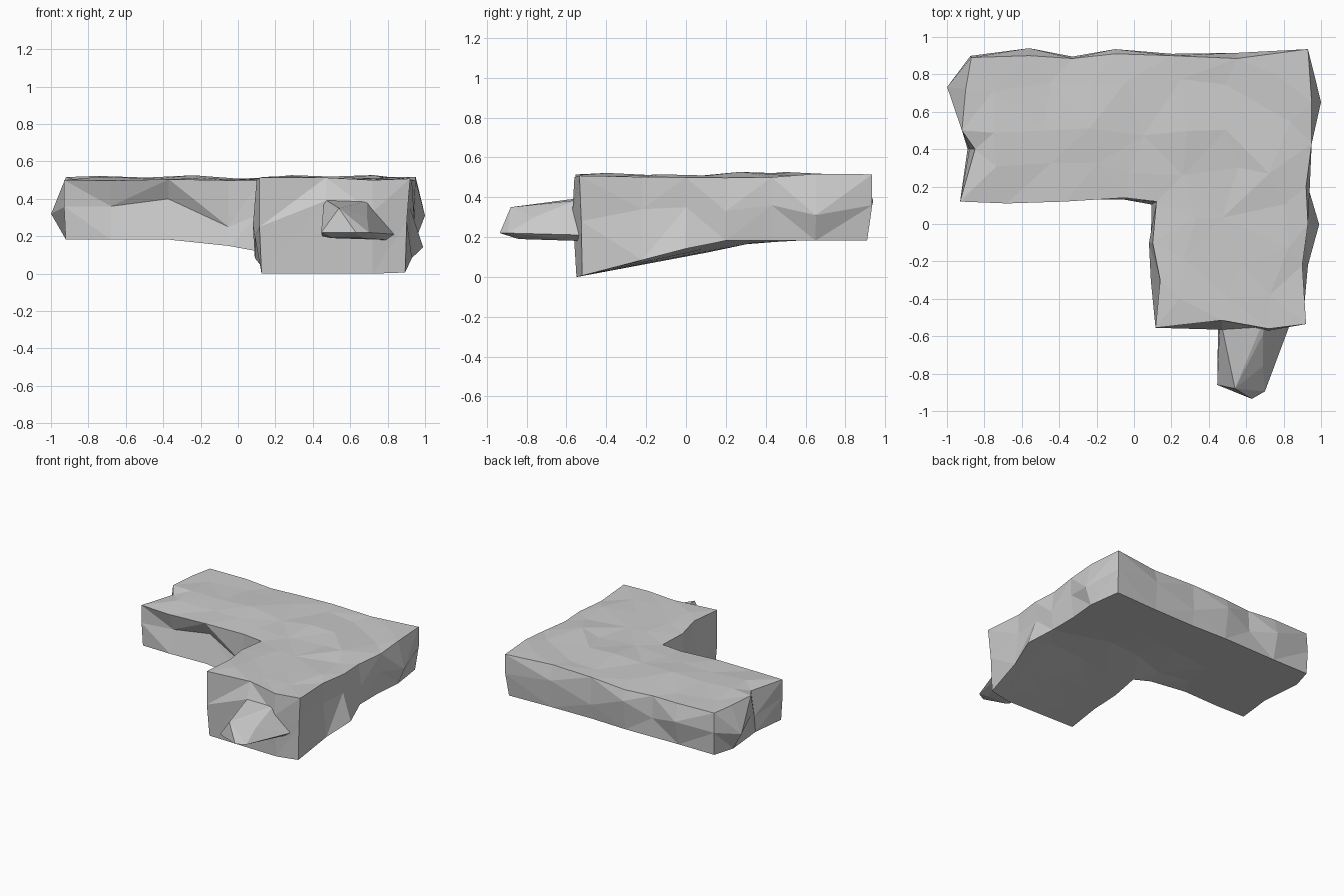
import bpy, bmesh, random
from mathutils import Vector
from mathutils.geometry import delaunay_2d_cdt

if "Cube" in bpy.data.objects:
    bpy.data.objects.remove(bpy.data.objects["Cube"])

random.seed(4)

# Outline of the slab, counter-clockwise from the front left corner:
# top x, top y, mid-height offset outward, mid height, foot offset outward
OUTLINE = [
    (-.93, .12, .00, .36, -.01), (-.68, .11, -.05, .36, -.01),
    (-.37, .12, -.06, .40, -.01), (-.05, .14, -.01, .25, .01),
    (.12, .12, .00, .32, .03), (.10, -.10, .02, .26, .01),
    (.14, -.30, .05, .20, .02), (.115, -.555, .00, .25, -.02),
    (.47, -.515, .05, .39, .03), (.72, -.56, .01, .33, -.01),
    (.92, -.535, -.02, .28, -.03), (.90, -.22, .00, .34, .03),
    (.93, .00, -.01, .35, .06), (.92, .20, .02, .33, .01),
    (.95, .43, .00, .36, -.02), (.95, .65, .05, .31, .00),
    (.93, .935, .00, .36, -.03), (.55, .885, .03, .40, .01),
    (.20, .90, .01, .30, -.01), (-.10, .91, .025, .42, -.01),
    (-.33, .885, .01, .33, .01), (-.56, .90, .04, .38, -.01),
    (-.87, .89, .01, .36, .00), (-.90, .72, .10, .32, .02),
    (-.92, .50, .00, .36, -.02), (-.85, .40, .03, .30, .04),
]


def top_z(x, y):
    return .515 + random.uniform(-.012, .012)


def foot_z(x, y):
    # level under the left wing, ramping down to the ground under the front arm
    reach = .97 - .27 * min(1, max(0, (x - .15) / .75))
    ramp = min(.182, .182 * max(0, y + .545) / reach)
    w = min(1, max(0, (x + .25) / .33))
    return .182 * (1 - w) + ramp * w


def outward(i):
    a, b = OUTLINE[i - 1], OUTLINE[(i + 1) % len(OUTLINE)]
    return Vector((b[1] - a[1], a[0] - b[0])).normalized()


def finish(bm, name):
    bmesh.ops.remove_doubles(bm, verts=bm.verts, dist=.0005)
    bmesh.ops.recalc_face_normals(bm, faces=bm.faces)
    mesh = bpy.data.meshes.new(name)
    bm.to_mesh(mesh)
    bm.free()
    bpy.context.collection.objects.link(bpy.data.objects.new(name, mesh))


def cap(bm, ring, height):
    # Triangulated cap with scattered inner points for a chipped surface
    n = len(ring)
    pts = [v.co.xy for v in ring]
    for i in range(7):
        for j in range(6):
            x, y = -.75 + i * .255, -.4 + j * .23
            if y > .25 or x > .25:
                pts.append(Vector((x + random.uniform(-.06, .06),
                                   y + random.uniform(-.05, .05))))
    co, _, faces, origin, _, _ = delaunay_2d_cdt(
        pts, [], [list(range(n))], 1, 1e-5)
    verts = []
    for c, src in zip(co, origin):
        rim = [s for s in src if s < n]
        verts.append(ring[rim[0]] if rim else
                     bm.verts.new((c.x, c.y, height(c.x, c.y))))
    for f in faces:
        bm.faces.new([verts[k] for k in f])


# Stone slab: top, middle and foot rings joined by chipped triangles
bm = bmesh.new()
top, mid, foot = [], [], []
for i, (x, y, m, mz, f) in enumerate(OUTLINE):
    p, d = Vector((x, y)), outward(i)
    a, b = p + d * m, p + d * f
    top.append(bm.verts.new((x, y, top_z(x, y) - .008)))
    mid.append(bm.verts.new((a.x, a.y, mz)))
    foot.append(bm.verts.new((b.x, b.y, foot_z(b.x, b.y))))
for upper, lower in ((top, mid), (mid, foot)):
    for i in range(len(top)):
        k = (i + 1) % len(top)
        q = [upper[i], lower[i], lower[k], upper[k]]
        if i % 2:
            q = q[1:] + q[:1]
        bm.faces.new((q[0], q[1], q[2]))
        bm.faces.new((q[0], q[2], q[3]))
cap(bm, top, top_z)
cap(bm, foot, foot_z)
finish(bm, "stone_slab")

# Small rock jutting out of the front face
ROCK = [
    (.46, -.50, .40), (.70, -.50, .39), (.49, -.59, .37), (.69, -.59, .37),
    (.45, -.52, .20), (.84, -.52, .21), (.80, -.52, .18), (.445, -.86, .22),
    (.54, -.88, .35), (.63, -.935, .22), (.70, -.895, .22), (.69, -.76, .30),
    (.50, -.84, .19), (.66, -.84, .19),
]
bm = bmesh.new()
for p in ROCK:
    bm.verts.new(p)
hull = bmesh.ops.convex_hull(bm, input=bm.verts)
bmesh.ops.delete(bm, geom=list({v for v in hull["geom_interior"]
                                if isinstance(v, bmesh.types.BMVert)}),
                 context='VERTS')
finish(bm, "front_rock")
